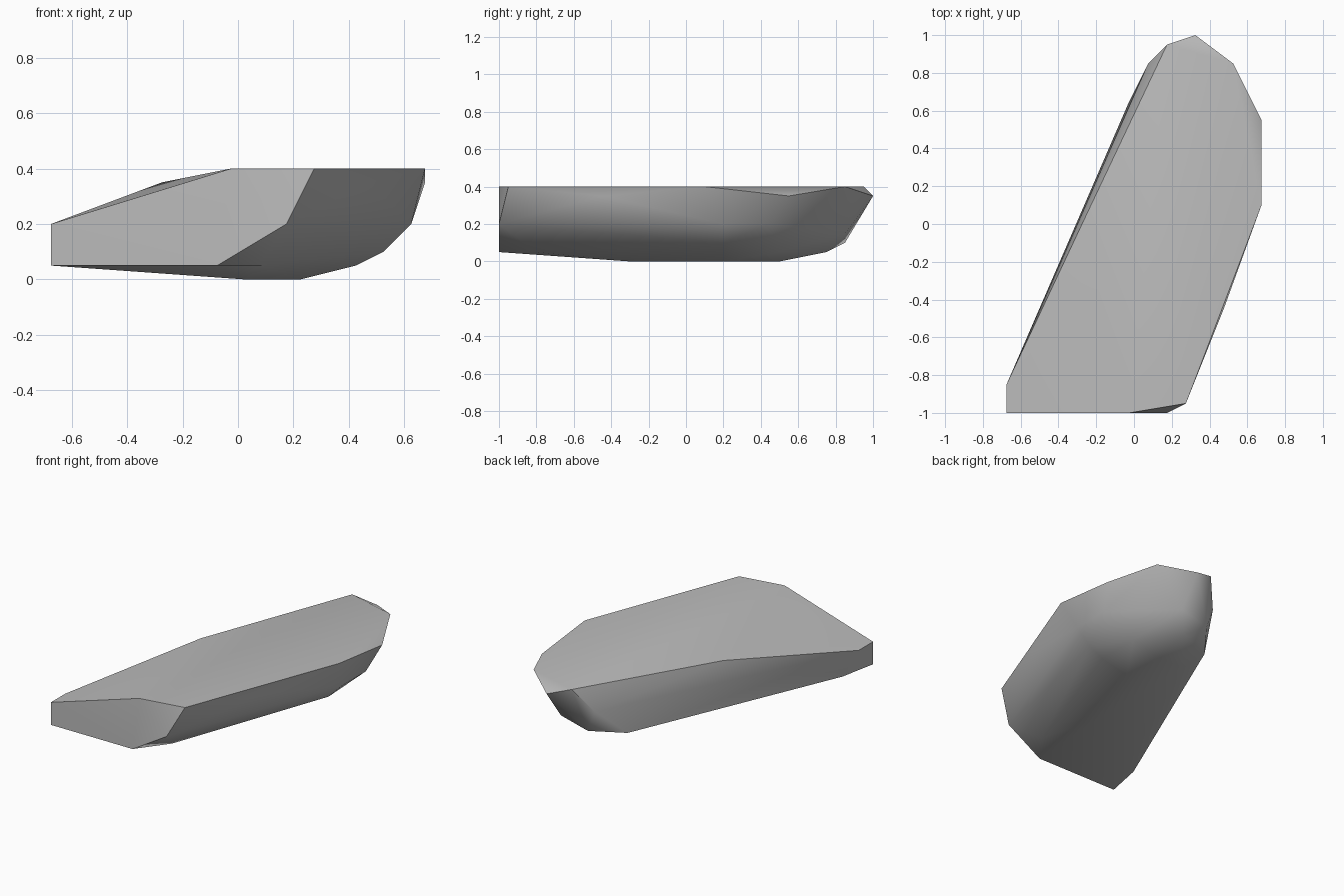
import bpy
import bmesh
import math

# Remove the default object
default_cube = bpy.data.objects.get("Cube")
if default_cube:
    bpy.data.objects.remove(default_cube, do_unlink=True)


def flat_material(name, colour):
    """One plain colour, shown in the viewport and in a render."""
    material = bpy.data.materials.new(name)
    material.use_nodes = True
    material.diffuse_color = colour
    for node in material.node_tree.nodes:
        if node.type == "BSDF_PRINCIPLED":
            node.inputs["Base Color"].default_value = colour
    return material


def hull_from_levels(name, levels, material, sharp_angle):
    """Wrap a tight convex skin around outline corners given height by height."""
    bm = bmesh.new()
    for height, outline in levels:
        for x, y in outline:
            bm.verts.new((x, y, height))
    result = bmesh.ops.convex_hull(bm, input=bm.verts[:])
    # Corners swallowed by the skin are dropped
    loose = [v for v in bm.verts if not v.link_faces]
    bmesh.ops.delete(bm, geom=loose, context="VERTS")
    bmesh.ops.recalc_face_normals(bm, faces=bm.faces[:])
    mesh = bpy.data.meshes.new(name)
    bm.to_mesh(mesh)
    bm.free()
    mesh.materials.append(material)
    body = bpy.data.objects.new(name, mesh)
    bpy.context.collection.objects.link(body)
    # Smooth body with crisp rim and front face
    bpy.ops.object.select_all(action="DESELECT")
    body.select_set(True)
    bpy.context.view_layer.objects.active = body
    bpy.ops.object.shade_smooth_by_angle(angle=math.radians(sharp_angle))
    return body


# Flat underside
underside = [(.025, -.3), (.225, .2), (.225, .5), (.025, .5)]
# Lower bevel
lower_bevel = [(-.675, -1), (-.075, -1), (.075, -.8), (.425, .2),
               (.425, .5), (.225, .75), (-.025, .65), (-.625, -.75)]
# Rounded flanks, from low to high
low_flank = [(.525, .2), (.125, .85)]
back_flank = [(.325, .85)]
middle_flank = [(-.675, -1), (.175, -1), (.625, .2), (.625, .45), (-.675, -.85)]
back_corner = [(.075, .85)]
# Dropped corners of the rim
rim_corners = [(.475, -.45), (.675, .55), (.325, 1), (-.275, 0)]
# Flat top
top = [(-.025, -1), (.275, -.95), (.675, .1), (.525, .85), (.175, .95)]

stone_grey = flat_material("stone grey", (0.5, 0.5, 0.5, 1))
hull_from_levels("stone_slab", [
    (0, underside),
    (.05, lower_bevel),
    (.1, low_flank),
    (.15, back_flank),
    (.2, middle_flank),
    (.24, back_corner),
    (.35, rim_corners),
    (.4, top),
], stone_grey, 40)
